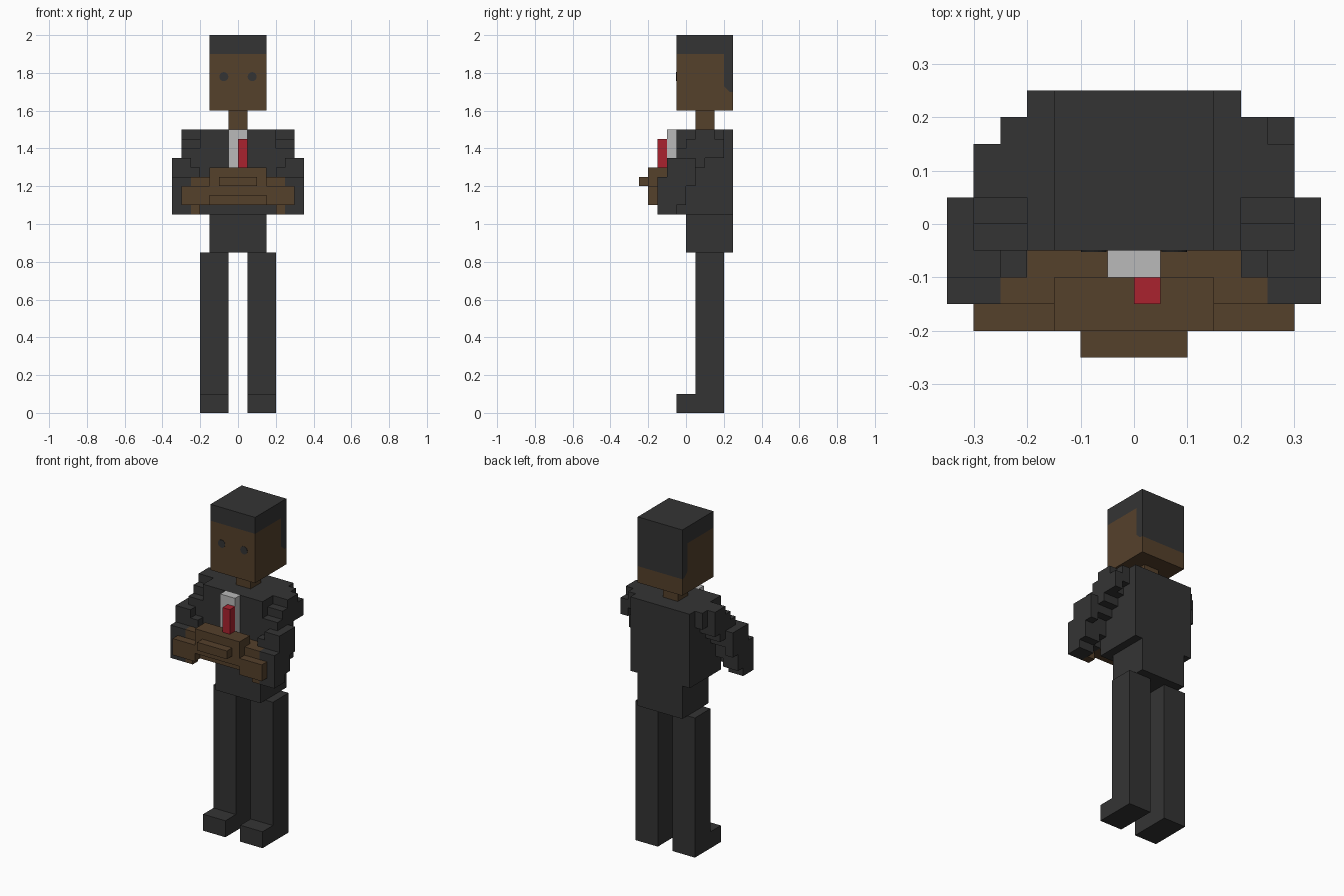
import bpy, bmesh, math
from mathutils import Vector, Matrix

cube = bpy.data.objects.get("Cube")
if cube:
    bpy.data.objects.remove(cube, do_unlink=True)


def material(name, rgb):
    m = bpy.data.materials.new(name)
    m.use_nodes = True
    m.diffuse_color = (*rgb, 1)
    m.node_tree.nodes["Principled BSDF"].inputs["Base Color"].default_value = (*rgb, 1)
    return m


DARK = material("charcoal", (0.034, 0.034, 0.034))
SKIN = material("brown_skin", (0.091, 0.052, 0.024))
WHITE = material("shirt_white", (0.49, 0.49, 0.49))
RED = material("tie_red", (0.40, 0.016, 0.028))


def add_box(bm, x0, x1, y0, y1, z0, z1):
    size = Matrix.Diagonal((x1 - x0, y1 - y0, z1 - z0, 1))
    centre = Matrix.Translation(((x0 + x1) / 2, (y0 + y1) / 2, (z0 + z1) / 2))
    bmesh.ops.create_cube(bm, size=1, matrix=centre @ size)


def finish(name, bm, *mats):
    bmesh.ops.recalc_face_normals(bm, faces=bm.faces)
    me = bpy.data.meshes.new(name)
    bm.to_mesh(me)
    bm.free()
    for m in mats:
        me.materials.append(m)
    ob = bpy.data.objects.new(name, me)
    bpy.context.collection.objects.link(ob)
    return ob


def boxes(name, mat, *parts, side=1):
    """Joined boxes (x0, x1, y0, y1, z0, z1); side -1 mirrors them in x."""
    bm = bmesh.new()
    for x0, x1, *rest in parts:
        xa, xb = sorted((x0 * side, x1 * side))
        add_box(bm, xa, xb, *rest)
    return finish(name, bm, mat)


# Head: one block cut along the hairline
bm = bmesh.new()
add_box(bm, -0.15, 0.15, -0.05, 0.25, 1.6, 2.0)
for point, normal in (((0, 0, 1.9), (0, 0, 1)), ((0, 0, 1.7), (0, 0, 1)),
                      ((0, 0.2, 0), (0, 1, 0)), ((0, 0.2, 1.73), (0, 1, 1))):
    bmesh.ops.bisect_plane(bm, geom=bm.verts[:] + bm.edges[:] + bm.faces[:],
                           plane_co=point, plane_no=normal)
for f in bm.faces:
    c = f.calc_center_median()
    back = c.y > 0.2 and c.z > 1.7 and (c.y - 0.2) + (c.z - 1.7) > 0.03
    f.material_index = 1 if c.z > 1.9 or back else 0
finish("head", bm, SKIN, DARK)

# Eyes: thin round plates
for side, label in ((1, "left"), (-1, "right")):
    bm = bmesh.new()
    bmesh.ops.create_cone(bm, cap_ends=True, segments=20, radius1=0.024,
                          radius2=0.024, depth=0.004,
                          matrix=Matrix.Translation((side * 0.075, -0.05, 1.78))
                          @ Matrix.Rotation(math.pi / 2, 4, 'X'))
    finish(label + "_eye", bm, DARK)

# Neck, trunk and clothes
boxes("neck", SKIN, (-0.05, 0.05, 0.05, 0.15, 1.5, 1.6))
boxes("jacket", DARK, (-0.2, 0.2, -0.05, 0.25, 1.05, 1.5))
boxes("hips", DARK, (-0.15, 0.15, 0, 0.25, 0.85, 1.05))
boxes("shirt", WHITE, (-0.05, 0.05, -0.1, -0.05, 1.25, 1.5))
boxes("tie", RED, (0, 0.05, -0.15, -0.1, 1.3, 1.45))

# Sleeve: columns stepping down and forward from shoulder to elbow
SLEEVE = (
    (0.20, 0.25, 0.15, 0.20, 1.40, 1.50),
    (0.20, 0.30, 0.10, 0.15, 1.35, 1.50),
    (0.20, 0.30, 0.05, 0.10, 1.30, 1.50),
    (0.20, 0.30, 0.00, 0.05, 1.25, 1.45),
    (0.20, 0.25, -0.05, 0.00, 1.15, 1.40),
    (0.20, 0.25, -0.10, -0.05, 1.10, 1.30),
    (0.25, 0.30, -0.05, 0.00, 1.10, 1.40),
    (0.25, 0.30, -0.10, -0.05, 1.05, 1.35),
    (0.25, 0.30, -0.15, -0.10, 1.05, 1.25),
    (0.30, 0.35, 0.00, 0.05, 1.20, 1.35),
    (0.30, 0.35, -0.05, 0.00, 1.10, 1.35),
    (0.30, 0.35, -0.10, -0.05, 1.05, 1.35),
    (0.30, 0.35, -0.15, -0.10, 1.05, 1.25),
)
for side, label in ((1, "left"), (-1, "right")):
    boxes(label + "_sleeve", DARK, *SLEEVE, side=side)
    boxes(label + "_forearm", SKIN,
          (0, 0.2, -0.1, -0.05, 1.1, 1.25),
          (0, 0.25, -0.15, -0.1, 1.1, 1.25),
          (0.2, 0.25, -0.15, -0.1, 1.05, 1.1),
          (0.15, 0.3, -0.2, -0.15, 1.1, 1.2), side=side)
    boxes(label + "_leg", DARK, (0.05, 0.2, 0.05, 0.2, 0.1, 0.85), side=side)
    boxes(label + "_foot", DARK, (0.05, 0.2, -0.05, 0.2, 0, 0.1), side=side)
boxes("left_shoulder_step", DARK, (0.25, 0.3, 0.15, 0.2, 1.35, 1.45))

# Folded hands in front of the chest
boxes("hands", SKIN, (-0.15, 0.15, -0.2, -0.1, 1.15, 1.3))
boxes("fingers", SKIN, (-0.1, 0.1, -0.25, -0.2, 1.2, 1.25))
